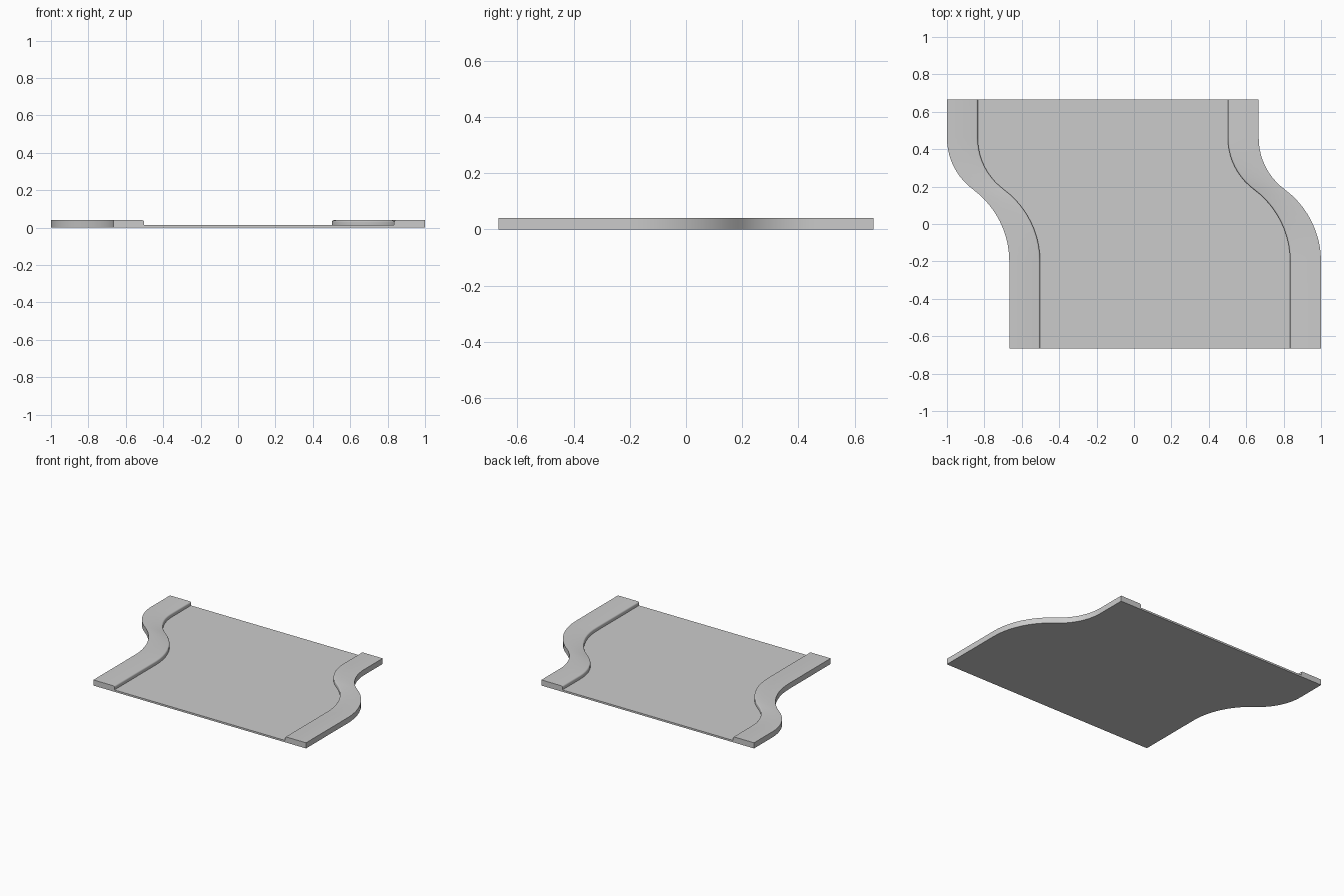
import bpy, bmesh, math

if "Cube" in bpy.data.objects:
    bpy.data.objects.remove(bpy.data.objects["Cube"])

HALF_LEN = 2 / 3      # half length along y
SHIFT = 1 / 3         # sideways jog of the road
Y_TOP, Y_MID, Y_LOW = 0.46, 0.185, -0.20
ROAD_Z, KERB_Z = 0.013, 0.04
KERB_W = 0.165
STEPS = 10


def s_path():
    """Sideways offset along y: straight, two tangent arcs, straight."""
    ang = 2 * math.atan(SHIFT / (Y_TOP - Y_LOW))
    r1 = (Y_TOP - Y_MID) / math.sin(ang)
    r2 = (Y_MID - Y_LOW) / math.sin(ang)
    pts = [(0, HALF_LEN)]
    for i in range(STEPS + 1):
        a = ang * i / STEPS
        pts.append((r1 * (1 - math.cos(a)), Y_TOP - r1 * math.sin(a)))
    for i in range(STEPS - 1, -1, -1):
        a = ang * i / STEPS
        pts.append((SHIFT - r2 * (1 - math.cos(a)), Y_LOW + r2 * math.sin(a)))
    pts.append((SHIFT, -HALF_LEN))
    return pts


def sweep(name, profile):
    """Slide a closed x/z profile along the S path and cap both ends."""
    bm = bmesh.new()
    rows = [[bm.verts.new((x + dx, y, z)) for x, z in profile]
            for dx, y in s_path()]
    n = len(profile)
    for a, b in zip(rows, rows[1:]):
        for i in range(n):
            j = (i + 1) % n
            bm.faces.new((a[i], a[j], b[j], b[i]))
    bm.faces.new(rows[0])
    bm.faces.new(rows[-1])
    bmesh.ops.recalc_face_normals(bm, faces=bm.faces)
    mesh = bpy.data.meshes.new(name)
    bm.to_mesh(mesh)
    bm.free()
    obj = bpy.data.objects.new(name, mesh)
    bpy.context.collection.objects.link(obj)
    bpy.ops.object.select_all(action='DESELECT')
    obj.select_set(True)
    bpy.context.view_layer.objects.active = obj
    bpy.ops.object.shade_smooth_by_angle(angle=math.radians(35))
    return obj


def kerb_profile(outer, side):
    """Pavement section with a rounded upper edge facing the road."""
    r = 0.01
    pts = [(0, 0), (0, KERB_Z)]
    for i in range(4):
        a = math.pi / 2 * (1 - i / 3)
        pts.append((KERB_W - r + r * math.cos(a), KERB_Z - r + r * math.sin(a)))
    pts.append((KERB_W, 0))
    return [(outer + side * x, z) for x, z in pts]


# Raised pavements on both sides
left_edge, right_edge = -1.0, 1.0 - SHIFT
sweep("left_pavement", kerb_profile(left_edge, 1))
sweep("right_pavement", kerb_profile(right_edge, -1))

# Road surface between the pavements
xl, xr = left_edge + KERB_W, right_edge - KERB_W
sweep("road", [(xl, 0), (xl, ROAD_Z), (xr, ROAD_Z), (xr, 0)])
